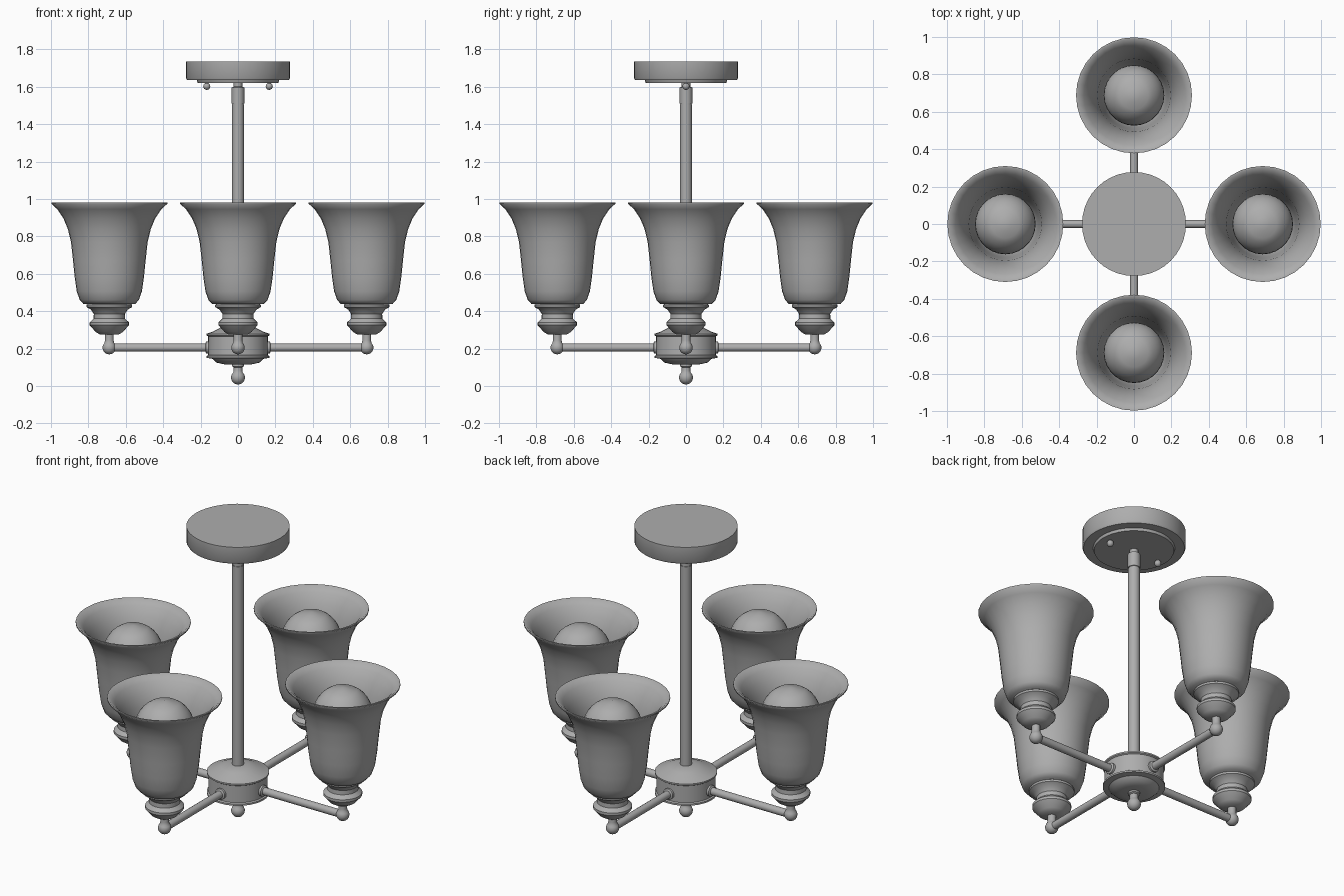
import bpy, math
from mathutils import Matrix, Vector

cube = bpy.data.objects.get("Cube")
if cube:
    bpy.data.objects.remove(cube, do_unlink=True)

grey = bpy.data.materials.new("satin_grey")
grey.use_nodes = True
grey.diffuse_color = (0.42, 0.42, 0.42, 1)
grey.node_tree.nodes["Principled BSDF"].inputs["Base Color"].default_value = (0.42, 0.42, 0.42, 1)


def lathe(name, profile, sides=32, place=Matrix(), angle=35):
    """Spin (radius, height) points about z; zero radius closes an end."""
    verts, rings, faces = [], [], []
    for r, z in profile:
        n = 1 if r == 0 else sides
        rings.append([len(verts) + i for i in range(n)])
        verts += [(r * math.cos(math.tau * i / sides), r * math.sin(math.tau * i / sides), z)
                  for i in range(n)]
    for a, b in zip(rings, rings[1:]):
        for i in range(sides):
            j = (i + 1) % sides
            quad = [a[i % len(a)], a[j % len(a)], b[j % len(b)], b[i % len(b)]]
            faces.append(list(dict.fromkeys(quad)))
    mesh = bpy.data.meshes.new(name)
    mesh.from_pydata(verts, [], faces)
    mesh.materials.append(grey)
    obj = bpy.data.objects.new(name, mesh)
    bpy.context.collection.objects.link(obj)
    obj.matrix_world = place
    bpy.ops.object.select_all(action='DESELECT')
    obj.select_set(True)
    bpy.context.view_layer.objects.active = obj
    bpy.ops.object.shade_smooth_by_angle(angle=math.radians(angle))
    return obj


def arc(radius, centre, start, end, steps=8):
    """Profile points on a circle, by latitude in degrees."""
    points = []
    for i in range(steps + 1):
        t = math.radians(start + (end - start) * i / steps)
        r = radius * math.cos(t)
        points.append((0 if r < 1e-5 else r, centre + radius * math.sin(t)))
    return points


# Ceiling canopy with its lower plate
lathe("canopy", [(0, 1.62), (0.215, 1.62), (0.22, 1.635), (0.272, 1.635), (0.278, 1.645),
                 (0.278, 1.735), (0, 1.735)], 40)
for side, x in (("left", 0.167), ("right", -0.167)):
    lathe(side + "_canopy_screw", arc(0.019, 1.602, -90, 60) + [(0.009, 1.63), (0, 1.63)], 12,
          Matrix.Translation((x, 0, 0)))

# Down rod and coupling
lathe("rod", [(0, 0.29), (0.032, 0.29), (0.032, 1.505), (0, 1.505)], 20)
lathe("rod_coupling", [(0, 1.5), (0.029, 1.5), (0.029, 1.51), (0.034, 1.51), (0.034, 1.595),
                       (0.023, 1.6), (0.023, 1.63), (0, 1.63)], 20)

# Central hub with flanges and bottom finial
lathe("hub", [(0, 0.115), (0.07, 0.115), (0.115, 0.125), (0.135, 0.145), (0.168, 0.15),
              (0.168, 0.16), (0.16, 0.165), (0.16, 0.265), (0.168, 0.27), (0.168, 0.279),
              (0.135, 0.29), (0.095, 0.31), (0.05, 0.322), (0, 0.322)], 36)
lathe("finial", arc(0.037, 0.045, -90, 45) + [(0.023, 0.08), (0.023, 0.1), (0.032, 0.105),
                                              (0.032, 0.12), (0, 0.12)], 20)

# Profiles shared by the four lamps
reach = 0.688
arm = [(0, 0.14), (0.032, 0.14), (0.032, 0.17), (0.022, 0.175), (0.022, reach), (0, reach)]
joint = arc(0.036, 0.205, -90, 45) + [(0.023, 0.245), (0.023, 0.28), (0, 0.28)]
cup = [(0, 0.273), (0.05, 0.275), (0.072, 0.288), (0.105, 0.325), (0.105, 0.34), (0.084, 0.36),
       (0.083, 0.385), (0.098, 0.408), (0.122, 0.422), (0.122, 0.434), (0.11, 0.442), (0, 0.442)]
outer = [(0.138, 0.438), (0.158, 0.46), (0.174, 0.505), (0.185, 0.58), (0.194, 0.67),
         (0.205, 0.77), (0.222, 0.84), (0.245, 0.895), (0.278, 0.945), (0.31, 0.974), (0.31, 0.981)]
inner = [(r - 0.01, z + 0.008) for r, z in outer[-3::-1]]
shade = [(0, 0.438)] + outer + [(0.3, 0.981)] + inner + [(0, 0.446)]
bulb = [(0, 0.44), (0.06, 0.44), (0.065, 0.55), (0.1, 0.65), (0.137, 0.72)]
bulb += arc(0.162, 0.8, -20, 62) + [(0.035, 0.952), (0, 0.962)]

for index, name in enumerate(("left", "back", "right", "front")):
    turn = Matrix.Rotation(index * math.pi / 2, 4, 'Z')
    spot = turn @ Matrix.Translation((reach, 0, 0))
    lathe(name + "_arm", arm, 16,
          turn @ Matrix.Translation((0, 0, 0.205)) @ Matrix.Rotation(math.pi / 2, 4, 'Y'))
    lathe(name + "_arm_joint", joint, 20, spot)
    lathe(name + "_lamp_cup", cup, 28, spot)
    lathe(name + "_shade", shade, 32, spot, 50)
    lathe(name + "_bulb", bulb, 28, spot)
